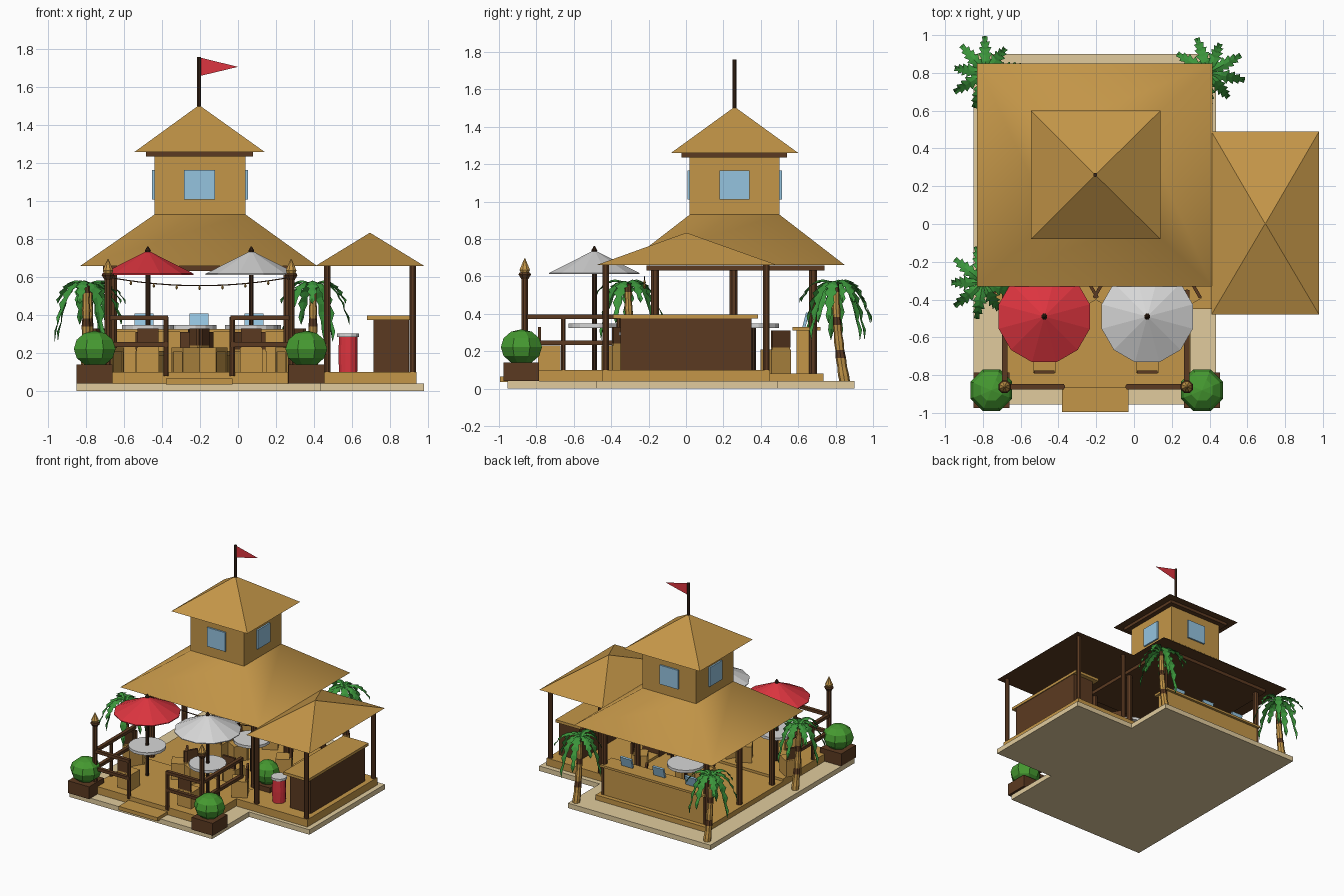
import bpy, math
from mathutils import Vector, Matrix

if "Cube" in bpy.data.objects:
    bpy.data.objects.remove(bpy.data.objects["Cube"])

def mat(name, c):
    m = bpy.data.materials.new(name)
    m.diffuse_color = (*c, 1)
    m.use_nodes = True
    m.node_tree.nodes["Principled BSDF"].inputs["Base Color"].default_value = m.diffuse_color
    return m

GOLD = mat("thatch gold", (0.55, 0.305, 0.065))
BROWN = mat("wood brown", (0.105, 0.042, 0.015))
DARK = mat("dark timber", (0.042, 0.019, 0.009))
SAND = mat("sand", (0.75, 0.60, 0.34))
LEAF = mat("palm green", (0.045, 0.31, 0.045))
BUSH = mat("bush green", (0.06, 0.32, 0.03))
RED = mat("red", (0.72, 0.035, 0.05))
GREY = mat("light grey", (0.68, 0.68, 0.68))
BLUE = mat("window blue", (0.30, 0.55, 0.74))

def mesh(name, verts, faces, *mats):
    me = bpy.data.meshes.new(name)
    me.from_pydata([tuple(v) for v in verts], [], faces)
    for m in mats:
        me.materials.append(m)
    o = bpy.data.objects.new(name, me)
    bpy.context.collection.objects.link(o)
    return o

def frustum(name, lo, hi, m, under=None):
    """four-sided block from rectangle lo to rectangle hi, each (x0, x1, y0, y1, z)"""
    v = []
    for x0, x1, y0, y1, z in (lo, hi):
        v += [(x0, y0, z), (x1, y0, z), (x1, y1, z), (x0, y1, z)]
    f = [(3, 2, 1, 0), (4, 5, 6, 7)] + [(i, (i + 1) % 4, (i + 1) % 4 + 4, i + 4) for i in range(4)]
    o = mesh(name, v, f, m, under or m)
    o.data.polygons[0].material_index = 1
    return o

def box(name, x0, x1, y0, y1, z0, z1, m):
    return frustum(name, (x0, x1, y0, y1, z0), (x0, x1, y0, y1, z1), m)

def lathe(name, x, y, prof, m, n=8):
    """profile of (radius, z) turned about a vertical axis"""
    v = [(x + r * math.cos(2 * math.pi * (i + .5) / n), y + r * math.sin(2 * math.pi * (i + .5) / n), z)
         for r, z in prof for i in range(n)]
    f = [(j * n + i, j * n + (i + 1) % n, (j + 1) * n + (i + 1) % n, (j + 1) * n + i)
         for j in range(len(prof) - 1) for i in range(n)]
    f += [tuple(range(n))[::-1], tuple(range((len(prof) - 1) * n, len(prof) * n))]
    return mesh(name, v, f, m)

def post(name, x, y, z0, z1, r, m=DARK):
    return lathe(name, x, y, [(r, z0), (r, z1)], m)

# ground slabs and decks
box("main_base", -.85, .435, -.955, .90, 0, .04, SAND)
box("side_base", .435, .98, -.48, .49, 0, .04, SAND)
box("front_deck", -.70, .30, -.865, -.25, .04, .10, GOLD)
box("main_floor", -.70, .30, -.25, .735, .04, .08, GOLD)
box("side_deck", .30, .94, -.45, .45, .04, .10, GOLD)
box("front_step", -.38, -.03, -.995, -.865, .035, .065, GOLD)

# main roof, tower and tower roof
roof = frustum("main_roof", (-.83, .415, -.33, .85, .66), (-.44, .04, .02, .50, .93), GOLD, BROWN)
for p in roof.data.polygons[2:]:
    p.use_smooth = True
box("roof_beam_slab", -.71, .30, -.21, .74, .632, .659, BROWN)
box("tower", -.44, .04, .02, .50, .92, 1.24, GOLD)
box("tower_trim", -.485, .078, -.025, .54, 1.235, 1.259, BROWN)
frustum("tower_roof", (-.545, .14, -.08, .60, 1.26), (-.207, -.203, .258, .262, 1.505), GOLD, BROWN)
for x in (-.453, .038):
    box("tower_side_window", x, x + .015, .18, .34, 1.01, 1.165, BLUE)
for y in (.007, .498):
    box("tower_window", -.285, -.12, y, y + .015, 1.01, 1.165, BLUE)
post("flag_pole", -.205, .26, 1.49, 1.76, .011)
mesh("flag", [(-.2, .26, 1.66), (-.2, .26, 1.757), (0, .26, 1.708)], [(0, 2, 1)], RED)
for x in (-.66, .26):
    for y in (-.165, .255, .68):
        post("main_post", x, y, .07, .64, .023, BROWN)

# side pavilion with counter and barrel
frustum("side_roof", (.41, .98, -.48, .49, .66), (.693, .697, 0, .004, .833), GOLD, BROWN)
for x in (.47, .92):
    for y in (-.43, .43):
        post("side_post", x, y, .03, .66, .019, BROWN)
box("side_counter", .715, .90, -.35, .35, .10, .375, BROWN)
box("side_counter_top", .68, .907, -.39, .385, .375, .397, GOLD)
lathe("barrel", .58, -.30, [(.05, .10), (.052, .19), (.05, .285)], RED, 12)
lathe("barrel_lid", .58, -.30, [(.06, .285), (.06, .303)], GREY, 12)

# back bar with screens
box("bar", -.65, .25, .59, .70, .08, .31, GOLD)
box("bar_top", -.67, .27, .57, .72, .31, .328, GOLD)
for x in (-.495, -.205, .085):
    s = box("bar_screen", -.05, .05, -.008, .008, 0, .08, BLUE)
    s.matrix_world = Matrix.Translation((x, .63, .328)) @ Matrix.Rotation(-.25, 4, 'X')

# railings, lamps and light string
def rail_x(x0, x1, y):
    for z in (.245, .385):
        box("front_rail", x0, x1, y - .014, y + .014, z - .012, z + .012, BROWN)

rail_x(-.685, -.37, -.862)
rail_x(-.04, .28, -.862)
for x in (-.38, -.03):
    post("rail_end_post", x, -.862, .08, .39, .015, BROWN)
for x in (-.685, .28):
    for z in (.245, .385):
        box("side_rail", x - .014, x + .014, -.862, -.35, z - .012, z + .012, BROWN)
    for y in (-.655, -.36):
        post("rail_post", x, y, .08, .39, .013, BROWN)
    post("lamp_post", x, -.862, .04, .60, .019, BROWN)
    lathe("lamp_collar", x, -.862, [(.02, .585), (.036, .61), (.03, .62)], BROWN)
    lathe("lamp_flame", x, -.862, [(.022, .615), (.03, .635), (.003, .695)], GOLD)
pts = [(-.685 + .965 * t / 16, .555 + .045 * (t / 8 - 1) ** 2) for t in range(17)]
for (xa, za), (xb, zb) in zip(pts, pts[1:]):
    mesh("light_string", [(xa, -.225, za - .003), (xb, -.225, zb - .003), (xb, -.22, zb + .003), (xa, -.22, za + .003)],
         [(0, 1, 2, 3)], DARK)
for x, z in pts[2:-1:2]:
    lathe("bulb", x, -.222, [(.003, z - .022), (.008, z - .014), (.003, z)], GOLD, 6)

# tables, umbrellas and chairs
def chair(cx, cy, ang, z):
    m = Matrix.Translation((cx, cy, z)) @ Matrix.Rotation(ang, 4, 'Z')
    for o in (box("chair_seat", .18, .30, -.06, .06, .105, .13, GOLD),
              box("chair_side", .18, .30, -.06, -.048, 0, .11, GOLD),
              box("chair_side", .18, .30, .048, .06, 0, .11, GOLD),
              box("chair_front", .185, .197, -.055, .055, 0, .11, GOLD),
              box("chair_rear_panel", .285, .299, -.055, .055, 0, .14, GOLD),
              box("chair_back", .285, .302, -.055, .055, .14, .23, BROWN)):
        o.matrix_world = m

def table(x, y, z, canopy=None):
    lathe("table_top", x, y, [(.14, .325), (.14, .347)], GREY, 16)
    post("table_leg", x, y, z, .64 if canopy else .33, .014)
    for k in range(3):
        chair(x, y, math.radians(-90 + 120 * k), z)
    if canopy:
        lathe("umbrella_canopy", x, y, [(.25, .612), (.25, .618), (.005, .738)], canopy, 12)
        lathe("umbrella_finial", x, y, [(.012, .725), (.017, .74), (.003, .762)], DARK)

table(-.475, -.49, .10, RED)
table(.07, -.49, .10, GREY)
table(-.25, .36, .08)
table(.09, .05, .08)

# planters with bushes
def planter(x, y, s):
    h = .095 * s
    box("planter", x - h, x + h, y - h, y + h, .04, .14, BROWN)
    prof = [(.118 * s * math.sin(math.pi * k / 6) + .001, .222 - .095 * math.cos(math.pi * k / 6)) for k in range(7)]
    lathe("bush", x, y, prof, BUSH, 8)

planter(-.755, -.88, 1)
planter(.36, -.88, 1)
planter(.37, -.15, .8)

# palms: ringed leaning trunk and jagged drooping fronds
def palm(x, y, turn):
    n, verts, faces = 8, [], []
    for k in range(13):
        t = k / 12
        r = .028 - .012 * t + (.003 if k % 2 else 0)
        for i in range(n):
            a = 2 * math.pi * i / n
            verts.append((x + r * math.cos(a), y + .05 * (1 - t) ** 2 + r * math.sin(a), .03 + .53 * t))
    for k in range(12):
        faces += [(k * n + i, k * n + (i + 1) % n, (k + 1) * n + (i + 1) % n, (k + 1) * n + i) for i in range(n)]
    trunk = mesh("palm_trunk", verts, faces, GOLD, BROWN)
    for p in trunk.data.polygons:
        p.material_index = 1 if (p.index // n) % 4 == 3 else 0
    for j in range(9):
        a = turn + j * 2 * math.pi / 9
        d, s = Vector((math.cos(a), math.sin(a), 0)), Vector((-math.sin(a), math.cos(a), 0))
        drop = (.25, .45, .36)[j % 3]
        fv, ff = [], []
        for k in range(13):
            t = k / 12
            c = Vector((x, y, .56 + .15 * t - drop * t * t)) + d * (.195 * t ** .85 * (1 - .15 * t * (j % 3 == 1)))
            w = (.04 if k % 2 else .022) * (1 - .8 * t ** 3) * min(1, .3 + 2 * t) if k < 12 else .001
            back = d * (.012 if k % 2 else 0)
            fv += [c + back - s * w - Vector((0, 0, w * .4)), c, c + back + s * w - Vector((0, 0, w * .4))]
        for k in range(12):
            q = 3 * k
            ff += [(q, q + 3, q + 4, q + 1), (q + 1, q + 4, q + 5, q + 2)]
        mesh("palm_frond", fv, ff, LEAF)

palm(-.785, .80, .2)
palm(.395, .80, .5)
palm(-.80, -.31, .35)
